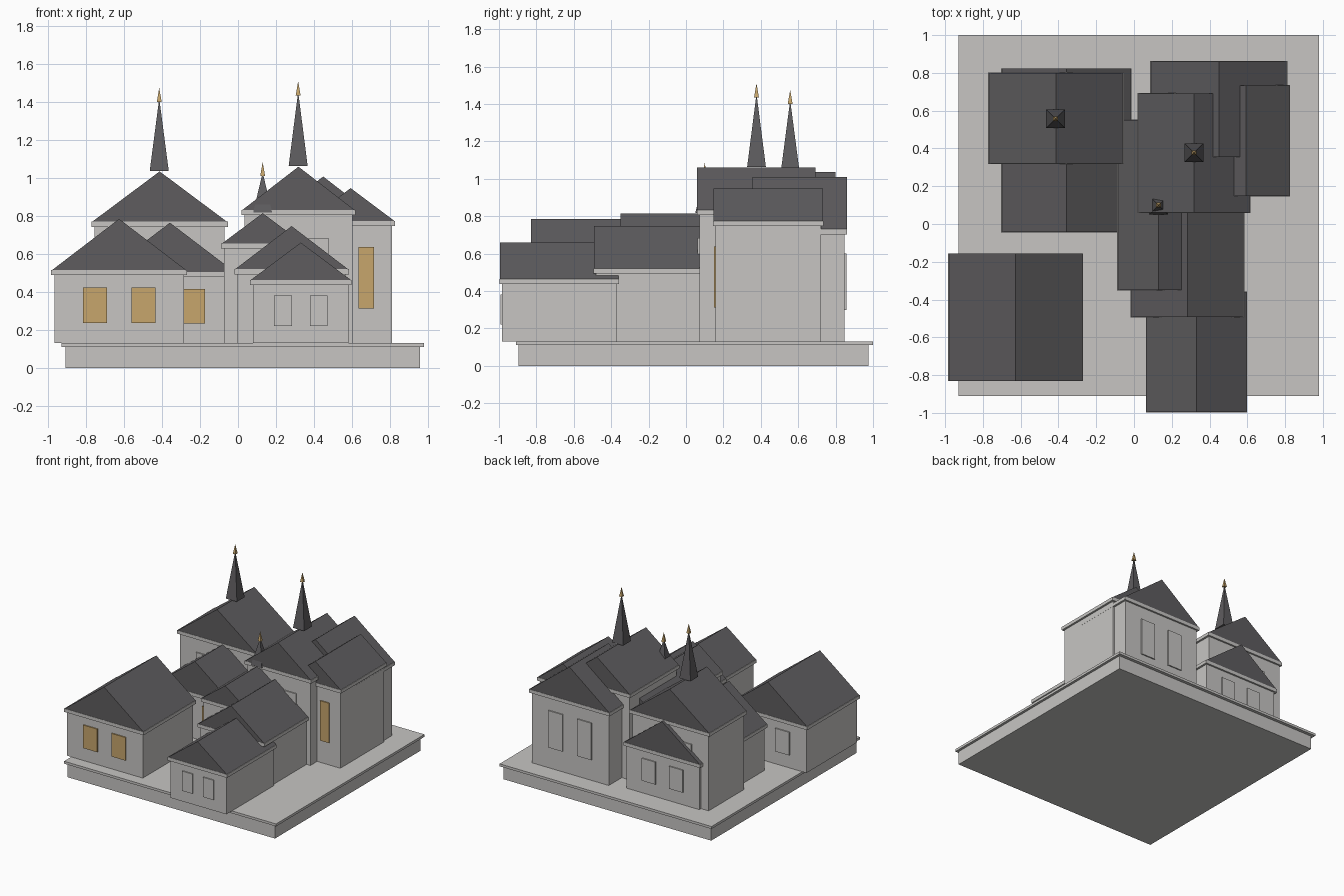
import bpy, bmesh, math

if "Cube" in bpy.data.objects:
    bpy.data.objects.remove(bpy.data.objects["Cube"])


def material(name, rgb):
    m = bpy.data.materials.new(name)
    m.diffuse_color = (*rgb, 1)
    m.use_nodes = True
    m.node_tree.nodes["Principled BSDF"].inputs["Base Color"].default_value = m.diffuse_color
    return m


STONE = material("pale stone", (0.57, 0.56, 0.545))
SLATE = material("dark slate", (0.112, 0.108, 0.114))
GOLD = material("warm gold", (0.57, 0.38, 0.15))


def finish(name, bm, mat):
    bmesh.ops.recalc_face_normals(bm, faces=bm.faces)
    me = bpy.data.meshes.new(name)
    bm.to_mesh(me)
    bm.free()
    me.materials.append(mat)
    ob = bpy.data.objects.new(name, me)
    bpy.context.collection.objects.link(ob)
    return ob


def box(name, x0, x1, y0, y1, z0, z1, mat):
    bm = bmesh.new()
    bmesh.ops.create_cube(bm, size=1)
    for v in bm.verts:
        v.co = (x1 if v.co.x > 0 else x0, y1 if v.co.y > 0 else y0, z1 if v.co.z > 0 else z0)
    return finish(name, bm, mat)


def gable_roof(name, x0, x1, y0, y1, z0, z1):
    # triangular profile pushed along y
    bm = bmesh.new()
    f = bm.faces.new([bm.verts.new(p) for p in
                      ((x0, y0, z0), (x1, y0, z0), ((x0 + x1) / 2, y0, z1))])
    ext = bmesh.ops.extrude_face_region(bm, geom=[f])
    bmesh.ops.translate(bm, vec=(0, y1 - y0, 0),
                        verts=[v for v in ext["geom"] if isinstance(v, bmesh.types.BMVert)])
    return finish(name, bm, SLATE)


def pyramid(name, x, y, z0, z1, half, mat, top=0.0):
    bm = bmesh.new()
    corners = ((-1, -1), (1, -1), (1, 1), (-1, 1))
    base = [bm.verts.new((x + a * half, y + b * half, z0)) for a, b in corners]
    bm.faces.new(base)
    tip = bm.verts.new((x, y, z1))
    for i in range(4):
        bm.faces.new((base[i], base[(i + 1) % 4], tip))
    return finish(name, bm, mat)


GROUND = 0.13


def house(name, x0, x1, y0, y1, eave, ridge, front_mat):
    # walls, cornice, roof and two windows on each gable end
    inset = 0.012
    top = eave - 0.027
    box(name + "_walls", x0 + inset, x1 - inset, y0 + inset, y1 - inset, GROUND, top, STONE)
    box(name + "_cornice", x0 - 0.004, x1 + 0.004, y0 - 0.002, y1 + 0.002, top, eave, STONE)
    gable_roof(name + "_roof", x0, x1, y0, y1, eave, ridge)
    w, h, cx = x1 - x0 - 2 * inset, top - GROUND, (x0 + x1) / 2
    for side, wy, mat in (("front", y0 + inset - 0.0045, front_mat), ("back", y1 - inset + 0.0045, STONE)):
        for s in (-1, 1):
            c = cx + s * 0.187 * w
            box(f"{name}_{side}_window", c - 0.093 * w, c + 0.093 * w, wy - 0.0049, wy + 0.0049,
                GROUND + 0.295 * h, GROUND + 0.82 * h, mat)


def spire(name, x, y, z, tip):
    pyramid(name, x, y, z, tip, 0.05, SLATE)
    pyramid(name + "_finial", x, y, tip - 0.02, tip + 0.055, 0.013, GOLD)


# stepped plinth
box("plinth", -0.91, 0.96, -0.895, 0.975, 0, 0.11, STONE)
box("plinth_slab", -0.93, 0.98, -0.91, 1.0, 0.11, GROUND, STONE)

# houses: x range, y range, eave and ridge heights, front window colour
house("front_left_house", -0.98, -0.273, -0.83, -0.157, 0.515, 0.785, GOLD)
house("long_left_house", -0.70, -0.017, -0.043, 0.822, 0.505, 0.765, GOLD)
house("tall_left_house", -0.768, -0.058, 0.32, 0.80, 0.77, 1.035, STONE)
house("middle_house", -0.085, 0.345, -0.35, 0.55, 0.655, 0.815, STONE)
house("tall_right_house", 0.023, 0.614, 0.06, 0.692, 0.832, 1.06, STONE)
house("inner_right_house", -0.015, 0.58, -0.493, 0.30, 0.52, 0.747, STONE)
house("front_right_house", 0.067, 0.595, -0.995, -0.36, 0.463, 0.66, STONE)
house("side_right_house", 0.365, 0.823, 0.147, 0.733, 0.775, 0.947, GOLD)
house("back_right_house", 0.09, 0.808, 0.355, 0.86, 0.73, 1.008, STONE)

# spires
spire("left_spire", -0.415, 0.557, 1.038, 1.42)
spire("right_spire", 0.317, 0.377, 1.064, 1.455)
spire("small_spire", 0.13, 0.10, 0.818, 1.03)
